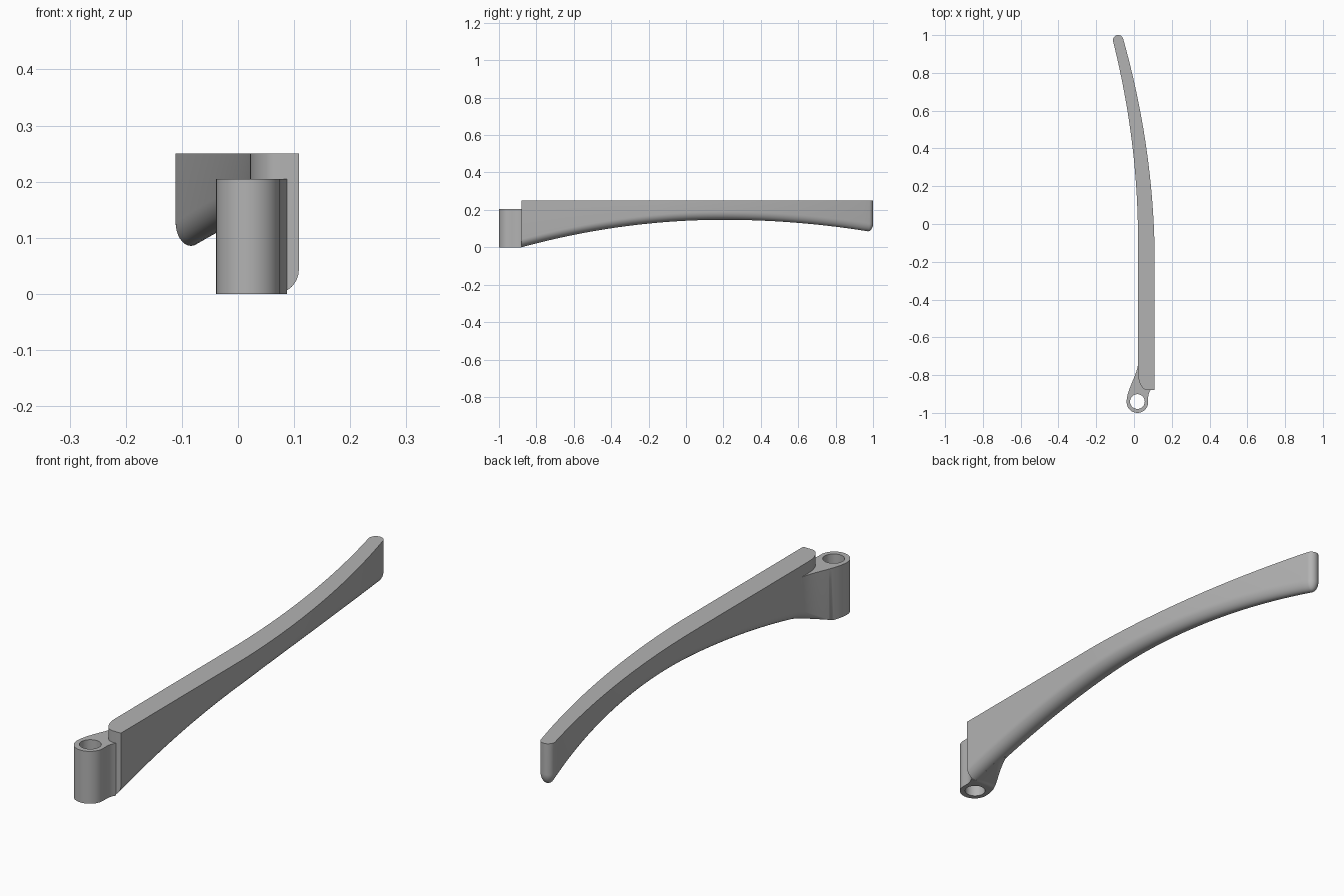
import bpy, bmesh, math

if "Cube" in bpy.data.objects:
    bpy.data.objects.remove(bpy.data.objects["Cube"])

grey = bpy.data.materials.new("satin grey")
grey.use_nodes = True
COLOR = (0.45, 0.45, 0.45, 1)
grey.diffuse_color = COLOR
grey.node_tree.nodes["Principled BSDF"].inputs["Base Color"].default_value = COLOR

TOP, HUB_TOP, ROUND = 0.25, 0.205, 0.043
HUB_X, HUB_Y, HUB_R, HOLE_R = 0.018, -0.943, 0.057, 0.039
NOSE_Y, TIP_Y = -0.88, 0.973


def arch(y):
    """Height of the arched underside."""
    return max(0.0, 0.147 - (0.126 if y < 0.2 else 0.103) * (y - 0.2) ** 2)


def loft(name, rows):
    """Skin a list of equal-length cross-sections and cap both ends."""
    bm = bmesh.new()
    rings = [[bm.verts.new(p) for p in row] for row in rows]
    n = len(rings[0])
    for a, b in zip(rings, rings[1:]):
        for i in range(n):
            j = (i + 1) % n
            bm.faces.new((a[i], a[j], b[j], b[i]))
    bm.faces.new(rings[0])
    bm.faces.new(rings[-1])
    bmesh.ops.remove_doubles(bm, verts=bm.verts, dist=0.00002)
    bmesh.ops.recalc_face_normals(bm, faces=bm.faces)
    mesh = bpy.data.meshes.new(name)
    bm.to_mesh(mesh)
    bm.free()
    obj = bpy.data.objects.new(name, mesh)
    bpy.context.collection.objects.link(obj)
    mesh.materials.append(grey)
    return obj


def smooth(obj):
    bpy.ops.object.select_all(action='DESELECT')
    obj.select_set(True)
    bpy.context.view_layer.objects.active = obj
    bpy.ops.object.shade_smooth_by_angle(angle=math.radians(35))


# Curved lever arm: flat top, round arched underside, ball-shaped tip
def arm_row(y, turn=0.0):
    bend = max(0.0, y + 0.15)
    slope = -0.236 * bend
    length = math.hypot(slope, 1)
    tx, ty = slope / length, 1 / length
    half = 0.0435 - 0.016 * max(0.0, y + 0.1) / (TIP_Y + 0.1)
    shrink = max(math.cos(turn), 0.01)
    cx = 0.065 - 0.118 * bend ** 2 + tx * half * math.sin(turn)
    cy = y + ty * half * math.sin(turn)
    base = arch(y) + ROUND
    # the inner corner of the front end is rounded off
    s = min(1.0, max(0.0, (NOSE_Y + 0.09 - y) / 0.09))
    limit = -half + 0.05 * (1 - math.sqrt(1 - s * s))
    section = [(-half * shrink, TOP), (half * shrink, TOP)]
    for i in range(17):
        a = math.pi * i / 16
        section.append((half * shrink * math.cos(a), base - ROUND * shrink * math.sin(a)))
    return [(cx + ty * max(o, limit), cy - tx * max(o, limit), z) for o, z in section]


nose = [NOSE_Y + 0.09 * (1 - math.sin(math.pi / 2 * (1 - i / 10))) for i in range(10)]
nose = [NOSE_Y + 0.09 * (1 - math.cos(math.pi / 2 * i / 10)) for i in range(10)]
body = [NOSE_Y + 0.09 + (TIP_Y - NOSE_Y - 0.09) * i / 56 for i in range(57)]
rows = [arm_row(y) for y in nose + body]
rows += [arm_row(TIP_Y, math.pi / 2 * i / 10) for i in range(1, 11)]
smooth(loft("lever_arm", rows))


# Pivot hub flowing into the arm
def hub_row(y):
    circle = math.sqrt(max(0.0, HUB_R ** 2 - (y - HUB_Y) ** 2))
    left = HUB_X - circle
    right = HUB_X + circle
    if y > HUB_Y:
        s = min(1.0, (y - HUB_Y) / 0.22)
        left = HUB_X - HUB_R + 0.062 * s * s * (3 - 2 * s)
        # small hollow between hub and arm, then hidden inside the arm
        right = 0.075 + 0.012 * max(0.0, (y + 0.92) / 0.04) ** 2
    if y > NOSE_Y + 0.001:
        right = 0.066
    left = min(left, right - 0.001)
    lift = ROUND * max(0.0, min(1.0, (y + 0.86) / 0.12))
    reach = min(lift, (right - left) * 0.9)
    row = [(left, y, HUB_TOP), (right, y, HUB_TOP), (right, y, arch(y))]
    for i in range(9):
        a = math.pi / 2 * i / 8
        row.append((left + reach * (1 - math.sin(a)), y, arch(y) + lift * (1 - math.cos(a))))
    return row


ys = [HUB_Y - HUB_R * math.cos(math.pi / 2 * i / 16) for i in range(17)]
ys += [HUB_Y + (NOSE_Y - HUB_Y) * i / 10 for i in range(1, 11)]
ys += [NOSE_Y + 0.003 + 0.155 * i / 16 for i in range(17)]
hub = loft("pivot_hub", [hub_row(y) for y in ys])

# Pin hole through the hub
bpy.ops.mesh.primitive_cylinder_add(vertices=48, radius=HOLE_R, depth=1,
                                    location=(HUB_X, HUB_Y + 0.003, 0.1))
cutter = bpy.context.object
cutter.name = "hole_cutter"
cutter.data.materials.append(grey)
cutter.hide_render = True
cut = hub.modifiers.new("pin hole", 'BOOLEAN')
cut.object = cutter
cut.operation = 'DIFFERENCE'
cut.solver = 'EXACT'
bpy.ops.object.select_all(action='DESELECT')
hub.select_set(True)
bpy.context.view_layer.objects.active = hub
bpy.ops.object.modifier_apply(modifier=cut.name)
bpy.data.objects.remove(cutter)
smooth(hub)
